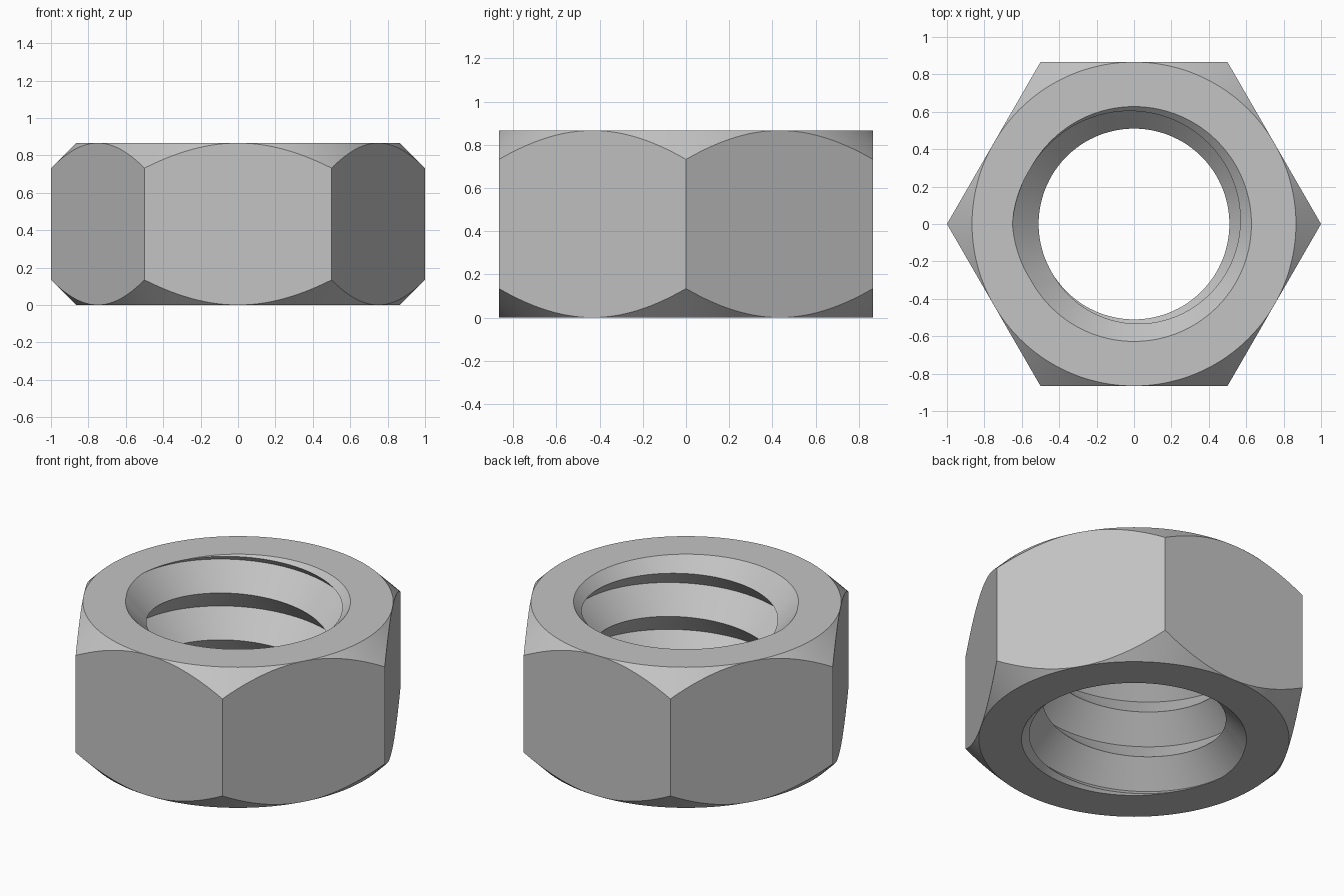
import bpy, bmesh, math
from mathutils import Matrix

if "Cube" in bpy.data.objects:
    bpy.data.objects.remove(bpy.data.objects["Cube"], do_unlink=True)

APOTHEM = math.sqrt(3) / 2
HEIGHT = APOTHEM
CREST, ROOT, MOUTH = 0.51, 0.65, 0.628
PITCH = HEIGHT / 3
STEPS = 144

steel = bpy.data.materials.new("grey steel")
steel.use_nodes = True
steel.diffuse_color = (0.55, 0.55, 0.55, 1)
steel.node_tree.nodes["Principled BSDF"].inputs["Base Color"].default_value = (0.55, 0.55, 0.55, 1)


def polar(r, a, z):
    return (r * math.cos(a), r * math.sin(a), z)


def make_object(bm, name):
    bmesh.ops.remove_doubles(bm, verts=bm.verts[:], dist=1e-5)
    bmesh.ops.recalc_face_normals(bm, faces=bm.faces[:])
    mesh = bpy.data.meshes.new(name)
    bm.to_mesh(mesh)
    bm.free()
    mesh.materials.append(steel)
    obj = bpy.data.objects.new(name, mesh)
    bpy.context.collection.objects.link(obj)
    return obj


def skin(bm, columns):
    """Join neighbouring columns of points with quads."""
    rows = [[bm.verts.new(p) for p in col] for col in columns]
    for a, b in zip(rows, rows[1:]):
        for j in range(len(a) - 1):
            bm.faces.new((a[j], b[j], b[j + 1], a[j + 1]))
    bmesh.ops.remove_doubles(bm, verts=bm.verts[:], dist=1e-5)


# Hexagonal body with 45 degree conical corner chamfers
bm = bmesh.new()
columns = []
for i in range(STEPS + 1):
    a = math.tau * i / STEPS
    r = APOTHEM / math.cos(a % (math.pi / 3) - math.pi / 6)
    drop = r - APOTHEM
    columns.append([polar(APOTHEM, a, 0), polar(r, a, drop),
                    polar(r, a, HEIGHT - drop), polar(APOTHEM, a, HEIGHT)])
skin(bm, columns)
bmesh.ops.holes_fill(bm, edges=[e for e in bm.edges if e.is_boundary], sides=0)
bmesh.ops.dissolve_limit(bm, angle_limit=0.001, verts=bm.verts[:], edges=bm.edges[:])
nut = make_object(bm, "hex_nut")

# Right-handed V-thread cutter, closed by a fan at each end
bm = bmesh.new()
columns = []
for i in range(STEPS + 1):
    t = i / STEPS
    columns.append([polar(CREST if j % 2 else ROOT, math.pi + math.tau * t,
                          PITCH * (t - 2 + j / 2)) for j in range(13)])
skin(bm, columns)
ends = [bm.verts.new((0, 0, -PITCH * 1.5)), bm.verts.new((0, 0, HEIGHT + PITCH * 1.5))]
for e in [e for e in bm.edges if e.is_boundary]:
    high = sum(v.co.z for v in e.verts) / 2 > HEIGHT / 2
    bm.faces.new((*e.verts, ends[high]))
cutters = [make_object(bm, "thread_cutter")]

# Conical lead-in cutters at both mouths of the bore
for side in (-1, 1):
    bm = bmesh.new()
    size = MOUTH + 0.1
    centre = HEIGHT / 2 + side * (HEIGHT / 2 + 0.1 - size / 2)
    bmesh.ops.create_cone(bm, cap_ends=True, segments=STEPS, depth=size,
                          radius1=size if side < 0 else 0, radius2=size if side > 0 else 0,
                          matrix=Matrix.Translation((0, 0, centre)))
    cutters.append(make_object(bm, "mouth_cutter"))

# Cut the bore and discard the cutters
bpy.ops.object.select_all(action="DESELECT")
bpy.context.view_layer.objects.active = nut
nut.select_set(True)
for cutter in cutters:
    cutter.hide_render = True
    mod = nut.modifiers.new("bore", "BOOLEAN")
    mod.operation = "DIFFERENCE"
    mod.solver = "EXACT"
    mod.object = cutter
    bpy.ops.object.modifier_apply(modifier=mod.name)
    bpy.data.objects.remove(cutter, do_unlink=True)

bpy.ops.object.shade_smooth_by_angle(angle=math.radians(20))
